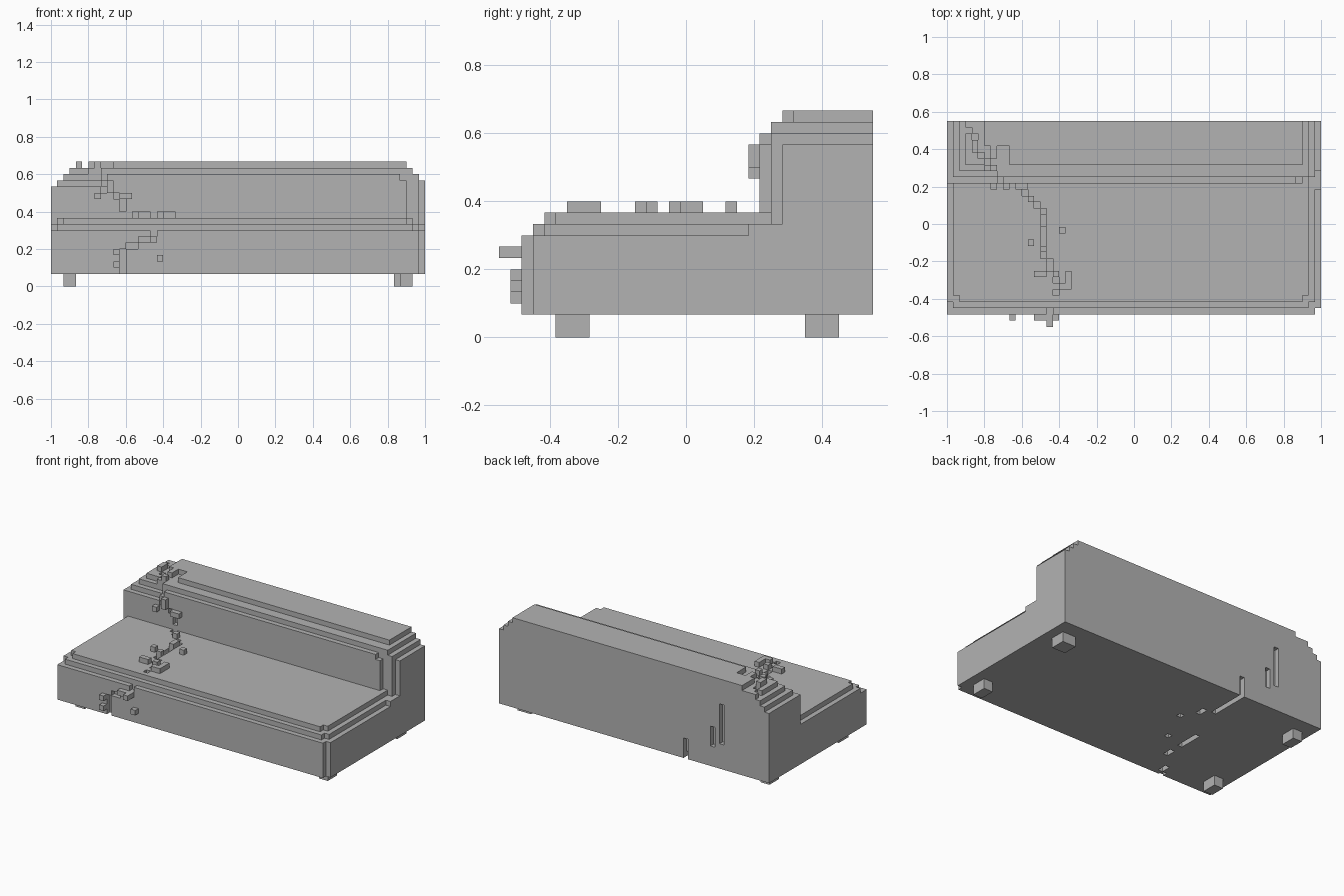
import bpy, bmesh
from mathutils import Vector

if "Cube" in bpy.data.objects:
    bpy.data.objects.remove(bpy.data.objects["Cube"])

UNIT = 1 / 30                       # edge of one block
ORIGIN = Vector((-1, -0.55, 0))

grey = bpy.data.materials.new("stone_grey")
grey.use_nodes = True
grey.diffuse_color = (0.45, 0.45, 0.45, 1)
grey.node_tree.nodes["Principled BSDF"].inputs["Base Color"].default_value = grey.diffuse_color


def box(x0, x1, y0, y1, z0, z1):
    """All block cells in a box."""
    return {(x, y, z) for x in range(x0, x1) for y in range(y0, y1) for z in range(z0, z1)}


def build(name, cells):
    """Skin a set of block cells with only its outer faces."""
    bm = bmesh.new()
    verts = {}

    def vert(p):
        if p not in verts:
            verts[p] = bm.verts.new(ORIGIN + Vector(p) * UNIT)
        return verts[p]

    for cell in sorted(cells):
        for axis in range(3):
            u, v = (axis + 1) % 3, (axis + 2) % 3
            for side in (0, 1):
                near = list(cell)
                near[axis] += 2 * side - 1
                if tuple(near) in cells:
                    continue
                corners = []
                for a, b in ((0, 0), (1, 0), (1, 1), (0, 1)):
                    p = list(cell)
                    p[axis] += side
                    p[u] += a
                    p[v] += b
                    corners.append(vert(tuple(p)))
                bm.faces.new(corners if side else corners[::-1])
    bmesh.ops.dissolve_limit(bm, angle_limit=0.01, verts=bm.verts[:], edges=bm.edges[:])
    mesh = bpy.data.meshes.new(name)
    bm.to_mesh(mesh)
    bm.free()
    mesh.materials.append(grey)
    bpy.context.collection.objects.link(bpy.data.objects.new(name, mesh))


# Seat base with stepped, rounded upper rim
seat = box(0, 59, 2, 33, 2, 9) | box(0, 60, 3, 33, 2, 9)
seat |= box(1, 58, 3, 33, 9, 10) | box(0, 59, 4, 33, 9, 10)
seat |= box(2, 57, 4, 33, 10, 11) | box(1, 58, 5, 33, 10, 11)
seat |= box(0, 60, 22, 33, 9, 10) | box(0, 59, 24, 33, 10, 11)

# Main backrest, stepped toward its right-hand end
back = box(8, 60, 25, 33, 10, 17) | box(8, 59, 24, 33, 10, 18)
back |= box(8, 57, 23, 33, 10, 17) | box(9, 56, 23, 33, 17, 18)
back |= box(8, 58, 24, 33, 18, 19) | box(10, 57, 26, 33, 19, 20) | box(6, 10, 29, 33, 19, 20)

# Broken end of the backrest, sunk by one block
back |= box(0, 9, 23, 33, 10, 16)
for step in range(3):
    back |= box(step + 1, 9, 24 + step, 33, 16, 17 + step)

body = seat | back
chips = set()


def crack(points, normal):
    """Walk a jagged path over a surface, digging holes and pushing out chips."""
    n = 0
    for a, b in zip(points, points[1:]):
        a, b = Vector(a), Vector(b)
        steps = int(max(abs(c) for c in b - a))
        for s in range(steps):
            cell = tuple(round(c) for c in a.lerp(b, s / steps))
            if n % 4 == 2:
                chips.add(tuple(c + d for c, d in zip(cell, normal)))
            else:
                body.discard(cell)
            n += 1


# Crack over the top, the back cushion, the seat and the front
crack([(3, 31, 18), (5, 27, 18), (8, 24, 18)], (0, 0, 1))
crack([(7, 23, 16), (10, 23, 14), (12, 23, 11)], (0, -1, 0))
crack([(11, 22, 10), (15, 18, 10), (15, 11, 10), (18, 6, 10), (16, 4, 10)], (0, 0, 1))
crack([(16, 2, 8), (13, 2, 6), (11, 2, 5)], (0, -1, 0))

# Loose blocks beside the crack
chips |= box(18, 20, 6, 7, 11, 12) | box(19, 20, 7, 9, 11, 12) | box(18, 19, 15, 16, 11, 12)
chips |= box(15, 16, 17, 18, 11, 12) | box(13, 14, 13, 14, 11, 12) | box(14, 16, 8, 9, 11, 12)
chips |= box(11, 13, 22, 23, 14, 15) | box(7, 8, 22, 23, 14, 15) | box(9, 10, 22, 23, 16, 17)
chips |= box(10, 11, 1, 2, 3, 4) | box(10, 11, 1, 2, 5, 6) | box(14, 17, 1, 2, 7, 8)
chips |= box(16, 17, 0, 1, 7, 8) | box(17, 18, 1, 2, 4, 5)
chips |= box(4, 5, 28, 30, 19, 20) | box(7, 8, 27, 29, 19, 20) | box(6, 8, 25, 26, 18, 19)

# Slots in the front, the rear wall and the underside
for slot in ((11, 12, 2, 3, 2, 6), (10, 11, 32, 33, 7, 15), (12, 13, 32, 33, 6, 10),
             (18, 19, 32, 33, 2, 6), (18, 19, 25, 33, 2, 3), (20, 21, 23, 25, 2, 3),
             (22, 23, 20, 21, 2, 3), (19, 20, 13, 14, 2, 3), (15, 16, 12, 17, 2, 3),
             (15, 16, 8, 10, 2, 3), (12, 13, 3, 5, 2, 3)):
    body -= box(*slot)

build("sofa_body", body)
build("broken_blocks", chips - body)

# Four short feet
for name, x0, x1, y in (("front_right_foot", 2, 4, 5), ("front_left_foot", 56, 58, 5),
                        ("rear_right_foot", 2, 4, 27), ("rear_left_foot", 55, 58, 27)):
    build(name, box(x0, x1, y, y + 3, 0, 2))
